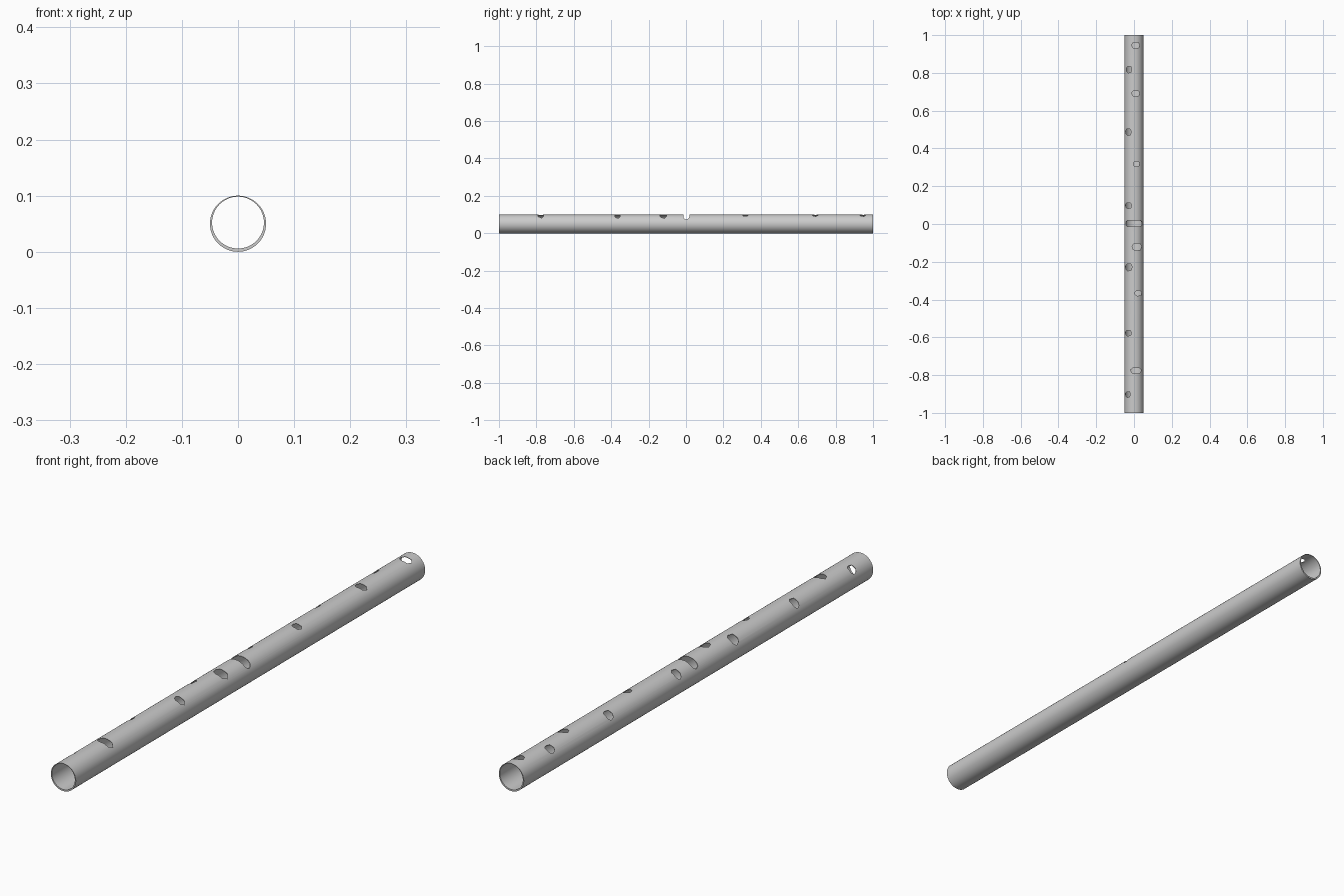
import bpy, bmesh, math

if "Cube" in bpy.data.objects:
    bpy.data.objects.remove(bpy.data.objects["Cube"])

R, R_IN, SIDES = 0.05, 0.0462, 64


def finish(bm, name):
    bmesh.ops.recalc_face_normals(bm, faces=bm.faces)
    me = bpy.data.meshes.new(name)
    bm.to_mesh(me)
    bm.free()
    ob = bpy.data.objects.new(name, me)
    bpy.context.collection.objects.link(ob)
    return ob


def prism(bm, bottom, top):
    """Closed prism between two matching outlines."""
    a = [bm.verts.new(p) for p in bottom]
    b = [bm.verts.new(p) for p in top]
    n = len(a)
    bm.faces.new(a)
    bm.faces.new(b)
    for i in range(n):
        bm.faces.new((a[i], a[(i + 1) % n], b[(i + 1) % n], b[i]))


# Thin tube wall, bore set slightly high so the floor is thicker
bm = bmesh.new()
rings = []
for r, zc in ((R, 0.05), (R_IN, 0.0520)):
    for y in (-1, 1):
        rings.append([bm.verts.new((r * math.cos(2 * math.pi * i / SIDES), y,
                                    zc + r * math.sin(2 * math.pi * i / SIDES)))
                      for i in range(SIDES)])
for p, q in ((0, 1), (1, 3), (3, 2), (2, 0)):
    for i in range(SIDES):
        j = (i + 1) % SIDES
        bm.faces.new((rings[p][i], rings[p][j], rings[q][j], rings[q][i]))
tube = finish(bm, "hollow_tube")

# Irregular holes in the upper side: x min, x max, y centre, length in y
holes = [(-0.012, 0.030, 0.945, 0.032), (-0.041, -0.012, 0.817, 0.034),
         (-0.012, 0.030, 0.690, 0.030), (-0.044, -0.015, 0.486, 0.034),
         (-0.003, 0.029, 0.317, 0.028), (-0.045, -0.013, 0.097, 0.030),
         (-0.010, 0.040, -0.122, 0.038), (-0.045, -0.010, -0.230, 0.036),
         (0.004, 0.040, -0.367, 0.028), (-0.045, -0.014, -0.578, 0.030),
         (-0.018, 0.039, -0.777, 0.032), (-0.045, -0.020, -0.903, 0.030)]
outline = [(-1, 0.3), (-0.6, 0.95), (0.6, 1), (1, 0.3), (0.75, -0.8), (-0.3, -1), (-0.8, -0.6)]
bm = bmesh.new()
for x0, x1, y, h in holes:
    pts = [((x0 + x1) / 2 + u * (x1 - x0) / 2, y + v * h / 2) for u, v in outline]
    prism(bm, [(px, py, 0.05) for px, py in pts], [(px, py, 0.13) for px, py in pts])

# Round-bottomed notch across the middle
notch = [(0.018, 0.13), (-0.014, 0.13)]
notch += [(0.002 - 0.016 * math.cos(t * math.pi / 8), 0.090 - 0.016 * math.sin(t * math.pi / 8))
          for t in range(9)]
prism(bm, [(-0.08, y, z) for y, z in notch], [(0.08, y, z) for y, z in notch])
cutter = finish(bm, "hole_cutter")
cutter.hide_render = True

# Cut the holes and remove the helper
mod = tube.modifiers.new("holes", 'BOOLEAN')
mod.operation, mod.solver, mod.object = 'DIFFERENCE', 'EXACT', cutter
bpy.context.view_layer.objects.active = tube
tube.select_set(True)
bpy.ops.object.modifier_apply(modifier=mod.name)
bpy.data.objects.remove(cutter)
bpy.ops.object.shade_smooth_by_angle(angle=math.radians(30))
